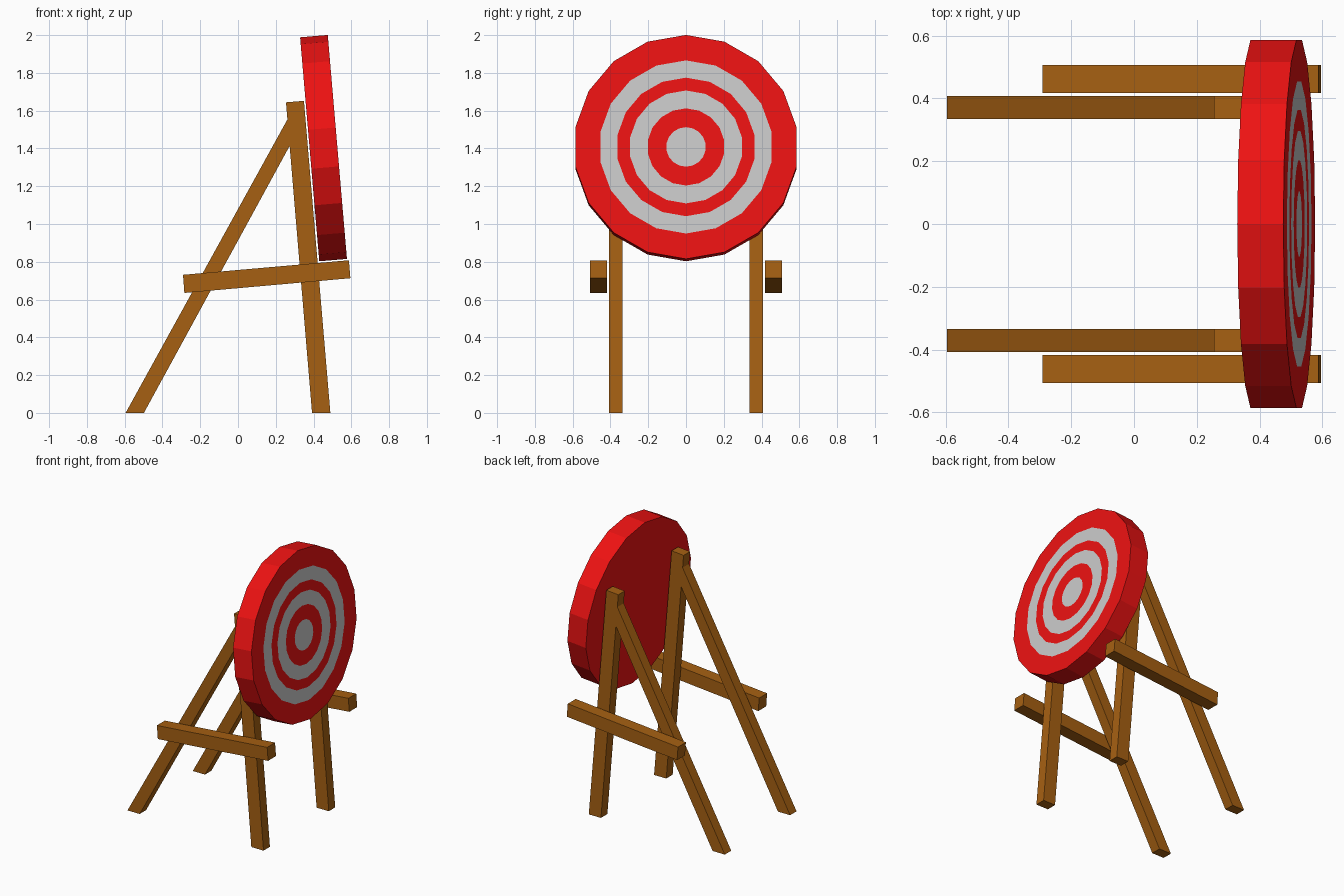
import bpy, bmesh
from math import sin, cos, pi, radians
from mathutils import Vector

if "Cube" in bpy.data.objects:
    bpy.data.objects.remove(bpy.data.objects["Cube"])


def material(name, rgb):
    m = bpy.data.materials.new(name)
    m.diffuse_color = (*rgb, 1)
    m.use_nodes = True
    m.node_tree.nodes["Principled BSDF"].inputs["Base Color"].default_value = m.diffuse_color
    return m


WOOD = material("wood", (0.38, 0.117, 0.006))
RED = material("red", (0.85, 0.006, 0.006))
WHITE = material("white", (0.8, 0.8, 0.8))


def finish(name, bm, mats):
    bmesh.ops.recalc_face_normals(bm, faces=bm.faces)
    me = bpy.data.meshes.new(name)
    bm.to_mesh(me)
    bm.free()
    for m in mats:
        me.materials.append(m)
    ob = bpy.data.objects.new(name, me)
    bpy.context.collection.objects.link(ob)
    return ob


def beam_pair(name, profile, y0, y1):
    """Extrude an x-z profile from y0 to y1 and mirror it across y = 0."""
    bm = bmesh.new()
    face = bm.faces.new([bm.verts.new((x, y0, z)) for x, z in profile])
    ext = bmesh.ops.extrude_face_region(bm, geom=[face])["geom"]
    bmesh.ops.translate(bm, vec=(0, y1 - y0, 0),
                        verts=[v for v in ext if isinstance(v, bmesh.types.BMVert)])
    ob = finish(name, bm, [WOOD])
    mir = ob.modifiers.new("mirror", 'MIRROR')
    mir.use_axis = (False, True, False)
    return ob


# Easel legs and the bars that carry the target
beam_pair("front_legs", [(0.392, 0), (0.489, 0), (0.349, 1.652), (0.254, 1.644)], 0.335, 0.408)
beam_pair("back_legs", [(-0.595, 0), (-0.498, 0), (0.276, 1.418), (0.263, 1.556)], 0.335, 0.408)
beam_pair("support_bars", [(-0.284, 0.635), (0.595, 0.713), (0.587, 0.808), (-0.291, 0.731)], 0.417, 0.507)

# Target disc, leaning back, with concentric rings in its front face
SIDES, TILT = 18, radians(4.9)
axis = Vector((cos(TILT), 0, sin(TILT)))
up = Vector((-sin(TILT), 0, cos(TILT)))
side = Vector((0, 1, 0))
front = Vector((0.526, 0, 1.408))
back = front - axis * 0.147

bm = bmesh.new()


def circle(centre, r):
    angles = [2 * pi * i / SIDES for i in range(SIDES)]
    return [bm.verts.new(centre + r * (cos(a) * up + sin(a) * side)) for a in angles]


rear = circle(back, 0.595)
bm.faces.new(rear)
loops = [rear] + [circle(front, r) for r in (0.595, 0.46, 0.368, 0.3, 0.205, 0.105)]
for (a, b), slot in zip(zip(loops, loops[1:]), (0, 0, 1, 0, 1, 0)):
    for i in range(SIDES):
        j = (i + 1) % SIDES
        bm.faces.new((a[i], a[j], b[j], b[i])).material_index = slot
bm.faces.new(loops[-1]).material_index = 1
finish("target_disc", bm, [RED, WHITE])
